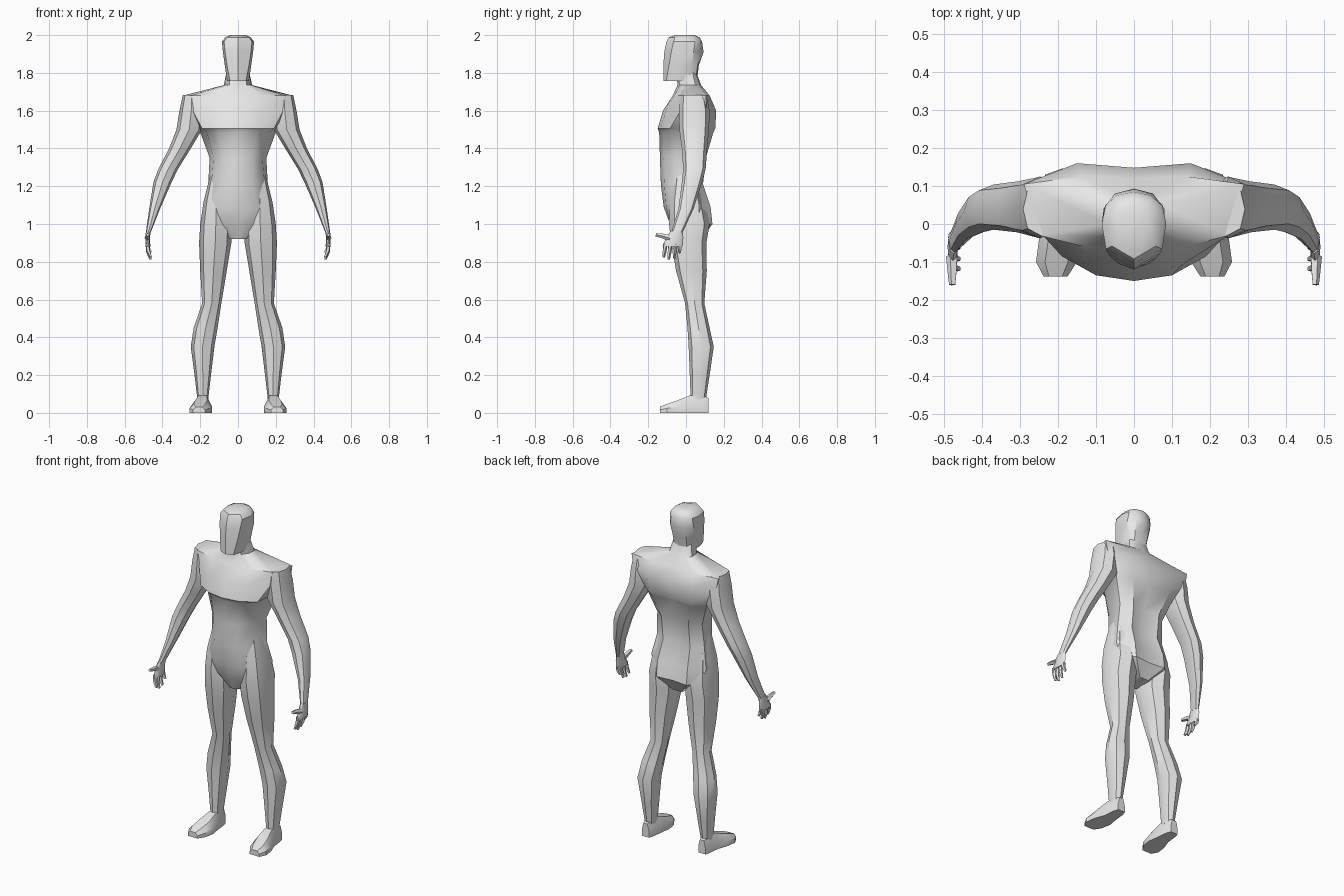
import bpy, bmesh, math
from mathutils import Vector

skin = bpy.data.materials.new("light_grey")
skin.diffuse_color = (0.8, 0.8, 0.8, 1)


def loft(name, rings, mirror=False, angle=35):
    """Skin a list of equal-length point rings, cap both ends."""
    bm = bmesh.new()
    vs = [[bm.verts.new(p) for p in r] for r in rings]
    n = len(vs[0])
    for a, b in zip(vs, vs[1:]):
        for i in range(n):
            j = (i + 1) % n
            bm.faces.new((a[i], a[j], b[j], b[i]))
    bm.faces.new(vs[0])
    bm.faces.new(vs[-1])
    bmesh.ops.recalc_face_normals(bm, faces=bm.faces)
    me = bpy.data.meshes.new(name)
    bm.to_mesh(me)
    bm.free()
    me.materials.append(skin)
    ob = bpy.data.objects.new(name, me)
    bpy.context.collection.objects.link(ob)
    bpy.ops.object.select_all(action='DESELECT')
    bpy.context.view_layer.objects.active = ob
    ob.select_set(True)
    bpy.ops.object.shade_smooth_by_angle(angle=math.radians(angle))
    if mirror:
        ob.modifiers.new("mirror", 'MIRROR').use_mirror_merge = False
    return ob


def half(z, *xy):
    """Symmetric ring from a half outline, front centre to back centre."""
    pts = [(x, y, z) for x, y in xy]
    return pts + [(-x, y, z) for x, y, z in reversed(pts[1:-1])]


def limb(z, x0, x1, y0, y1, k=0.74):
    """Eight-sided ring filling the given extents."""
    cx, cy, rx, ry = (x0 + x1) / 2, (y0 + y1) / 2, (x1 - x0) / 2, (y1 - y0) / 2
    shape = [(1, 0), (k, k), (0, 1), (-k, k), (-1, 0), (-k, -k), (0, -1), (k, -k)]
    return [(cx + rx * u, cy + ry * v, z) for u, v in shape]


# Torso with neck: pelvis, waist, chest shelf, shoulders
torso_low = [
    half(.92, (0, -.05), (.02, -.05), (.04, -.03), (.04, .06), (.03, .085), (0, .085)),
    half(1.0, (0, -.085), (.06, -.085), (.15, -.04), (.16, .07), (.10, .14), (0, .13)),
    half(1.09, (0, -.118), (.09, -.105), (.17, -.05), (.183, .07), (.10, .13), (0, .105)),
    half(1.21, (0, -.133), (.08, -.115), (.14, -.05), (.158, .05), (.09, .09), (0, .065)),
    half(1.35, (0, -.138), (.08, -.118), (.13, -.06), (.15, .06), (.09, .105), (0, .085)),
    half(1.485, (0, -.142), (.10, -.118), (.165, -.06), (.20, .09), (.13, .145), (0, .13)),
]
torso_high = [
    half(1.505, (0, -.15), (.10, -.135), (.19, -.085), (.21, .10), (.14, .155), (0, .14)),
    half(1.60, (0, -.122), (.13, -.105), (.24, -.03), (.275, .11), (.15, .16), (0, .148)),
    half(1.68, (0, -.07), (.13, -.06), (.25, -.03), (.29, .105), (.14, .125), (0, .12)),
    half(1.735, (0, -.045), (.045, -.035), (.07, 0), (.075, .05), (.045, .075), (0, .08)),
    half(1.80, (0, -.05), (.045, -.04), (.062, 0), (.06, .035), (.04, .052), (0, .056)),
]
loft("torso", torso_low + torso_high, angle=40)

# Head with flat chin and ridged face
loft("head", [
    half(1.757, (0, -.118), (.042, -.104), (.058, -.05), (.058, .02), (.04, .05), (0, .058)),
    half(1.84, (0, -.12), (.058, -.09), (.07, -.04), (.07, .03), (.045, .062), (0, .068)),
    half(1.91, (0, -.115), (.068, -.078), (.08, -.03), (.08, .04), (.05, .08), (0, .093)),
    half(1.965, (0, -.104), (.074, -.066), (.085, 0), (.075, .048), (.045, .075), (0, .085)),
    half(1.988, (0, -.092), (.058, -.058), (.068, 0), (.06, .04), (.038, .062), (0, .072)),
    half(2.0, (0, -.055), (.03, -.035), (.042, 0), (.035, .025), (.022, .04), (0, .045)),
], angle=35)

# Legs from hip to ankle
loft("leg", [limb(*r) for r in (
    (1.27, .07, .144, -.06, .06),
    (1.12, .05, .182, -.085, .10),
    (1.0, .035, .20, -.09, .125),
    (.90, .035, .206, -.078, .108),
    (.75, .06, .20, -.052, .11),
    (.58, .088, .19, -.005, .097),
    (.45, .108, .235, .008, .125),
    (.35, .125, .25, .014, .147),
    (.20, .143, .23, .02, .125),
    (.07, .158, .215, .025, .105))], mirror=True)

# Feet, lofted from heel to toe
foot = []
for y, x0, x1, top in ((.118, .165, .212, .08), (.09, .155, .22, .092), (.02, .148, .228, .092),
                       (-.04, .138, .25, .068), (-.10, .15, .258, .048), (-.138, .175, .238, .032)):
    w = (x1 - x0) * .22
    foot.append([(x0, y, 0), (x1, y, 0), (x1, y, top * .5), (x1 - w, y, top),
                 (x0 + w, y, top), (x0, y, top * .5)])
loft("foot", foot, mirror=True)

# Arms from shoulder to wrist
loft("arm", [limb(*r) for r in (
    (1.683, .20, .292, -.03, .108),
    (1.60, .185, .31, -.038, .125),
    (1.50, .19, .326, -.035, .122),
    (1.40, .25, .365, -.022, .112),
    (1.29, .318, .422, -.015, .104),
    (1.22, .352, .448, -.022, .085),
    (1.08, .413, .47, -.04, .04),
    (.955, .462, .488, -.078, -.018))], mirror=True)

# Palm
loft("hand", [limb(*r) for r in (
    (.965, .462, .487, -.078, -.018),
    (.93, .466, .491, -.105, -.014),
    (.88, .464, .49, -.124, -.018))], mirror=True)


def digit(name, path, radii):
    """Tapered five-sided finger along a path."""
    rings = []
    for i, p in enumerate(path):
        d = Vector(path[min(i + 1, len(path) - 1)]) - Vector(path[max(i - 1, 0)])
        q = d.to_track_quat('Z', 'Y')
        rings.append([Vector(p) + q @ Vector((radii[i] * math.cos(a), radii[i] * math.sin(a), 0))
                      for a in (math.tau * s / 5 for s in range(5))])
    loft(name, rings, mirror=True, angle=45)


# Four fingers and a thumb
for i, (y, tip_y, tip_z) in enumerate(((-.109, -.118, .825), (-.083, -.092, .813),
                                      (-.058, -.062, .82), (-.033, -.033, .848))):
    mid_z = (tip_z + .89) / 2
    digit(f"finger_{i + 1}",
          [(.478, y, .895), (.475, (y + tip_y) / 2, mid_z), (.462, tip_y, tip_z)],
          (.0125, .011, .007))
digit("thumb", [(.479, -.085, .925), (.478, -.125, .937), (.478, -.16, .943)], (.016, .013, .009))
